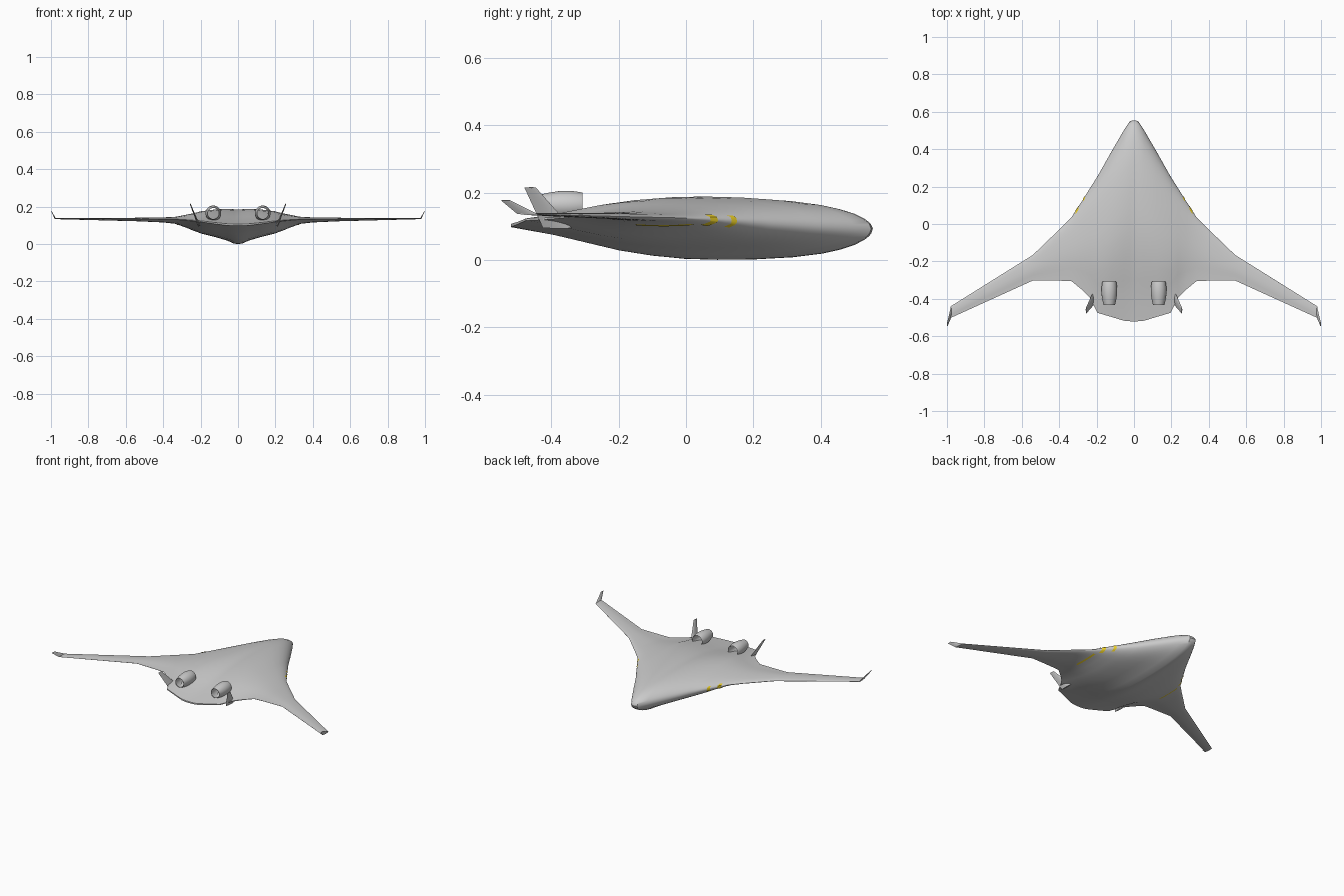
import bpy, bmesh, math
from mathutils import Vector

if "Cube" in bpy.data.objects:
    bpy.data.objects.remove(bpy.data.objects["Cube"])

def lerp_table(table, t):
    if t <= table[0][0]:
        return table[0][1:]
    for a, b in zip(table, table[1:]):
        if t <= b[0]:
            k = (t - a[0]) / (b[0] - a[0])
            return [p + (q - p) * k for p, q in zip(a[1:], b[1:])]
    return table[-1][1:]

# half-thickness along the chord, 0 = leading edge
FOIL = [(0, 0), (.004, .13), (.01, .22), (.022, .33), (.05, .5), (.09, .65), (.14, .78), (.22, .9),
        (.33, .98), (.43, 1), (.52, .98), (.61, .89), (.7, .74), (.79, .51), (.88, .28), (1, .05)]
US = [p[0] for p in FOIL]

# span stations: x, leading y, trailing y, leading z, trailing z, up, down
STATIONS = [(0, .555, -.52, .092, .102, .088, .096), (.022, .55, -.52, .092, .102, .089, .095),
            (.055, .50, -.517, .094, .103, .09, .081), (.12, .388, -.497, .1, .11, .08, .068),
            (.195, .255, -.475, .108, .12, .062, .058), (.235, .192, -.395, .113, .124, .047, .048),
            (.28, .12, -.35, .118, .128, .033, .034), (.335, .035, -.305, .122, .132, .018, .018),
            (.4, -.03, -.303, .125, .133, .013, .013), (.54, -.165, -.302, .128, .134, .009, .009),
            (.98, -.44, -.502, .135, .137, .003, .003)]

def surf(x, u, side, off=0):
    yl, yt, zl, zt, up, dn = lerp_table(STATIONS, abs(x))
    f = lerp_table(FOIL, u)[0]
    z = zl + (zt - zl) * u + (up * f + off if side > 0 else -dn * f - off)
    return Vector((x, yl + (yt - yl) * u + off * (u < .02), z))

def make(name, rings, closed=True, caps=True, mat=None, angle=35):
    bm = bmesh.new()
    vs = [[bm.verts.new(p) for p in r] for r in rings]
    n = len(vs[0])
    for a, b in zip(vs, vs[1:]):
        for i in range(n if closed else n - 1):
            j = (i + 1) % n
            bm.faces.new((a[i], a[j], b[j], b[i]))
    if caps:
        bm.faces.new(vs[0])
        bm.faces.new(vs[-1][::-1])
    bmesh.ops.recalc_face_normals(bm, faces=bm.faces)
    me = bpy.data.meshes.new(name)
    bm.to_mesh(me)
    bm.free()
    ob = bpy.data.objects.new(name, me)
    bpy.context.collection.objects.link(ob)
    if mat:
        me.materials.append(mat)
    bpy.ops.object.select_all(action='DESELECT')
    ob.select_set(True)
    bpy.context.view_layer.objects.active = ob
    bpy.ops.object.shade_smooth_by_angle(angle=math.radians(angle))
    return ob

# blended body and wings
xs = [-s[0] for s in STATIONS[:0:-1]] + [s[0] for s in STATIONS]
make("blended_wing_body", [[surf(x, u, 1) for u in US[::-1]] + [surf(x, u, -1) for u in US[1:]] for x in xs])

# thin tapered fins
def fin(name, root, tip, thick, normal):
    rings = []
    for (a, b), t in ((root, thick), (tip, thick * .4)):
        a, b, nrm = Vector(a), Vector(b), Vector(normal).normalized()
        prof = [(0, 0), (.12, .6), (.35, 1), (.7, .6), (1, .05), (.7, -.6), (.35, -1), (.12, -.6)]
        rings.append([a.lerp(b, u) + nrm * h * t for u, h in prof])
    make(name, rings)

yellow = bpy.data.materials.new("yellow")
yellow.diffuse_color = (.8, .6, .02, 1)
yellow.use_nodes = True
yellow.node_tree.nodes["Principled BSDF"].inputs["Base Color"].default_value = yellow.diffuse_color

for s, tag in ((-1, "left"), (1, "right")):
    fin("winglet_" + tag, ((s * .978, -.44, .136), (s * .978, -.502, .137)),
        ((s * .998, -.522, .177), (s * .998, -.55, .177)), .003, (s, 0, -.5))
    fin("tail_fin_" + tag, ((s * .208, -.34, .095), (s * .208, -.425, .095)),
        ((s * .256, -.446, .215), (s * .256, -.48, .215)), .006, (s, 0, -.4))

    # hollow engine nacelle: outer skin, then back through the duct
    prof = [(-.31, .034), (-.307, .036), (-.315, .0385), (-.345, .042), (-.375, .0415), (-.405, .037),
            (-.432, .031), (-.432, .029), (-.4, .034), (-.36, .036), (-.325, .034), (-.31, .034)]
    make("engine_nacelle_" + tag,
         [[(s * .132 + r * math.cos(k * math.tau / 32), y, .163 + r * math.sin(k * math.tau / 32))
           for k in range(32)] for y, r in prof], caps=False)

    # yellow strips wrapped round the leading edge
    for i, (x0, x1, u1) in enumerate(((.262, .272, .04), (.298, .312, .07))):
        path = [(u1 * k, d) for d, ks in ((1, (.6, .3, .1)), (-1, (0, .1, .3, .6, 1))) for k in ks]
        make(f"edge_strip_{i}_{tag}", [[surf(s * x, u, d, .003) for u, d in path] for x in (x0, x1)],
             closed=False, caps=False, mat=yellow)
    # yellow strip under the wing root
    make("under_strip_" + tag, [[surf(s * x, .1 + .05 * k, -1, .002) for k in range(10)] for x in (.318, .328)],
         closed=False, caps=False, mat=yellow)
